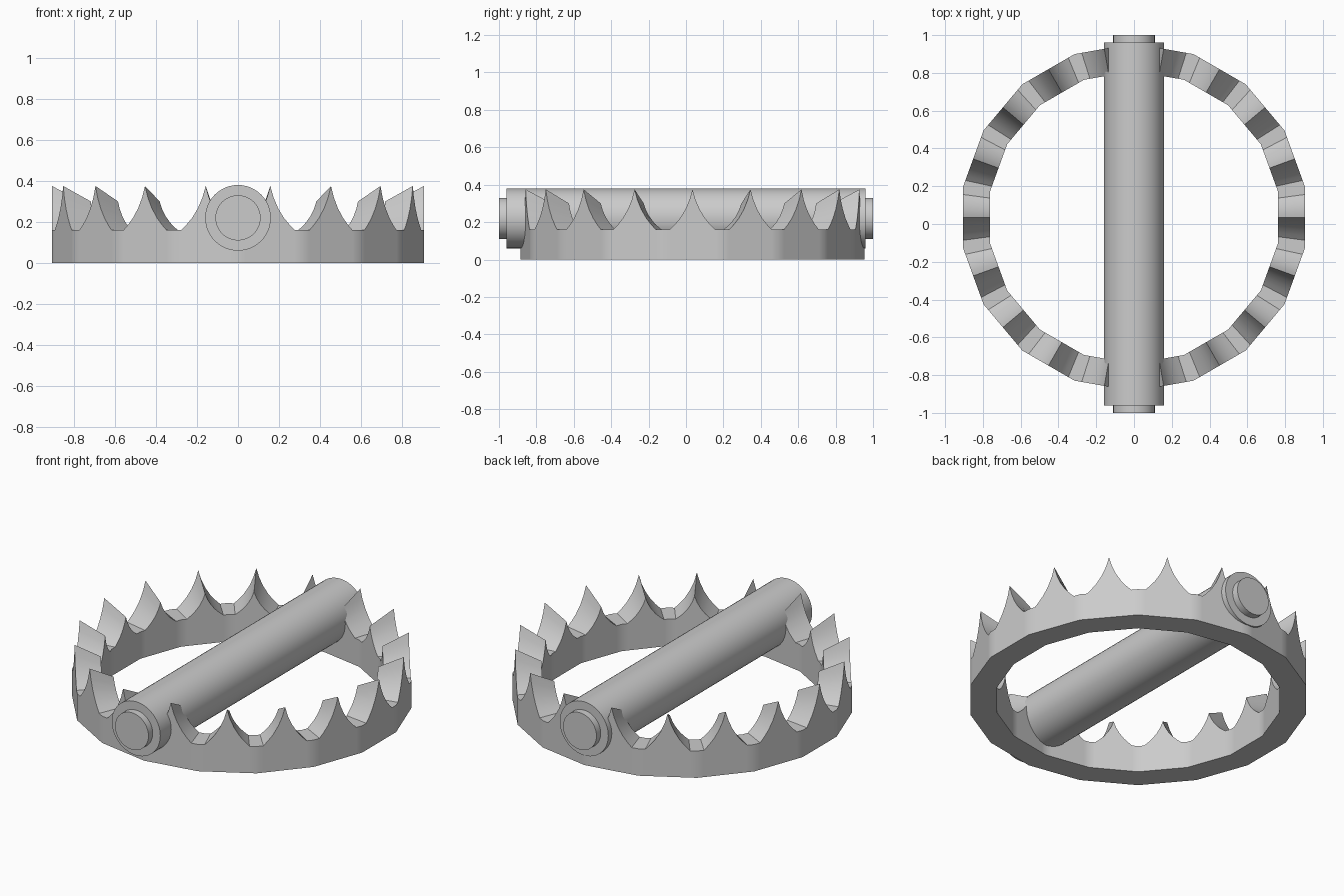
import bpy, bmesh, math
from mathutils import Matrix

cube = bpy.data.objects.get("Cube")
if cube:
    bpy.data.objects.remove(cube)

steel = bpy.data.materials.new("grey_steel")
steel.use_nodes = True
GREY = (0.6, 0.6, 0.6, 1)
steel.diffuse_color = GREY
steel.node_tree.nodes["Principled BSDF"].inputs["Base Color"].default_value = GREY


def finish(name, bm, angle):
    bmesh.ops.recalc_face_normals(bm, faces=bm.faces)
    mesh = bpy.data.meshes.new(name)
    bm.to_mesh(mesh)
    bm.free()
    mesh.materials.append(steel)
    obj = bpy.data.objects.new(name, mesh)
    bpy.context.collection.objects.link(obj)
    bpy.ops.object.select_all(action='DESELECT')
    obj.select_set(True)
    bpy.context.view_layer.objects.active = obj
    bpy.ops.object.shade_smooth_by_angle(angle=math.radians(angle))
    return obj


def cylinder(name, radius, length, z):
    bm = bmesh.new()
    turn = Matrix.Translation((0, 0, z)) @ Matrix.Rotation(math.pi / 2, 4, 'X')
    bmesh.ops.create_cone(bm, cap_ends=True, segments=48, radius1=radius,
                          radius2=radius, depth=length, matrix=turn)
    return finish(name, bm, 30)


# Toothed ring: one tooth per flat side, peak at the middle of the side
SIDES, OUTER, INNER, CENTRE_Y = 18, 0.92, 0.775, 0.035
VALLEY, OUTER_RISE, INNER_RISE = 0.16, 0.215, 0.14
half = [(0, 1), (0.1, 0.74), (0.24, 0.5), (0.42, 0.28), (0.6, 0.12), (0.76, 0), (1, 0)]
tooth = [(-t, h) for t, h in reversed(half)] + half[1:-1]

bm = bmesh.new()
rings = []
for side in range(SIDES):
    angle = side * math.tau / SIDES
    for t, h in tooth:
        section = []
        for radius, z in ((OUTER, 0), (OUTER, VALLEY + h * OUTER_RISE),
                          (INNER, VALLEY + h * INNER_RISE), (INNER, 0)):
            along = t * radius * math.sin(math.pi / SIDES)
            out = radius * math.cos(math.pi / SIDES)
            section.append(bm.verts.new((
                out * math.cos(angle) - along * math.sin(angle),
                out * math.sin(angle) + along * math.cos(angle) + CENTRE_Y, z)))
        rings.append(section)
for i, a in enumerate(rings):
    b = rings[(i + 1) % len(rings)]
    for k in range(4):
        n = (k + 1) % 4
        bm.faces.new((a[k], a[n], b[n], b[k]))
finish("toothed_ring", bm, 35)

# Crossbar with a narrower axle showing at both ends
cylinder("crossbar", 0.16, 1.92, 0.22)
cylinder("axle", 0.11, 2.0, 0.22)
